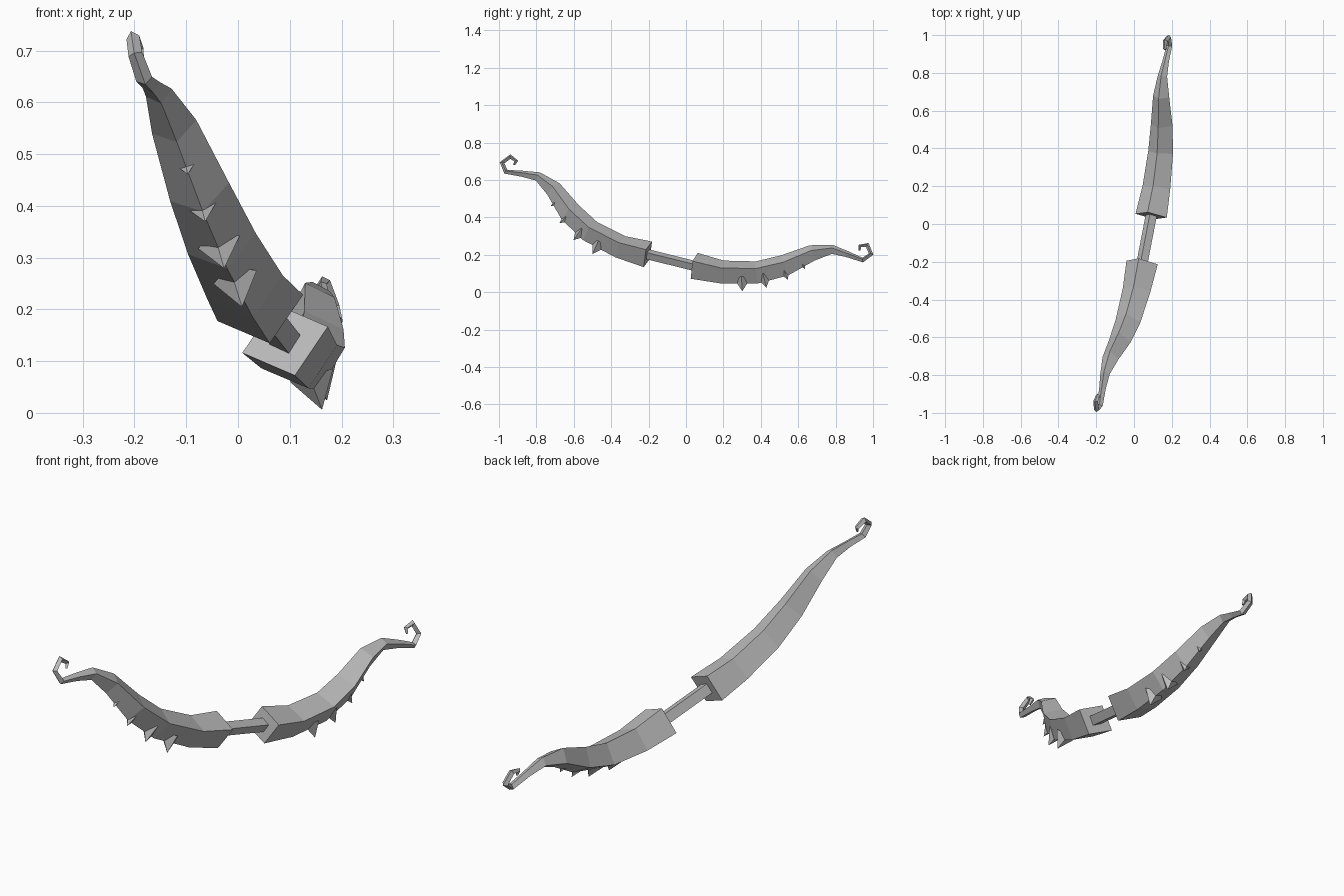
import bpy, bmesh, math
from mathutils import Vector, Matrix

cube = bpy.data.objects.get("Cube")
if cube:
    bpy.data.objects.remove(cube, do_unlink=True)

grey = bpy.data.materials.new("plain_grey")
grey.use_nodes = True
grey.diffuse_color = (0.5, 0.5, 0.5, 1)
grey.node_tree.nodes["Principled BSDF"].inputs["Base Color"].default_value = (0.5, 0.5, 0.5, 1)

# Tilted frame of the bow: X along the grip, Y towards the tips, Z across
along = Vector((0.184, 0.953, -0.236)).normalized()
inward = Vector((-0.248, 0.294, 0.923))
inward = (inward - along * inward.dot(along)).normalized()
across = along.cross(inward)
frame = Matrix((along, inward, across)).transposed().to_4x4()
frame.translation = (0.067, -0.08, 0.172)


def finish(bm, name, smooth):
    bmesh.ops.recalc_face_normals(bm, faces=bm.faces)
    for face in bm.faces:
        face.smooth = smooth
        if len(face.verts) == 4 and all(len(e.link_faces) == 2 for e in face.edges) and face.tag:
            face.smooth = False
            for edge in face.edges:
                edge.smooth = False
    mesh = bpy.data.meshes.new(name)
    bm.to_mesh(mesh)
    bm.free()
    mesh.materials.append(grey)
    obj = bpy.data.objects.new(name, mesh)
    obj.matrix_world = frame
    bpy.context.collection.objects.link(obj)
    return obj


def diamond_tube(name, stations, side):
    """Loft diamond sections (along, inward, half height, half width) along a path."""
    bm = bmesh.new()
    centres = [Vector((s[0], s[1], 0)) for s in stations]
    rings = []
    for i, (x, y, height, width) in enumerate(stations):
        tangent = Vector((0, 0, 0))
        if i > 0:
            tangent += (centres[i] - centres[i - 1]).normalized()
        if i < len(stations) - 1:
            tangent += (centres[i + 1] - centres[i]).normalized()
        tangent.normalize()
        up = Vector((-tangent.y, tangent.x, 0)) * height
        out = Vector((0, 0, width))
        corners = [centres[i] + d for d in (up, out, -up, -out)]
        rings.append([bm.verts.new((p.x * side, p.y, p.z)) for p in corners])
    for a, b in zip(rings, rings[1:]):
        for k in range(4):
            n = (k + 1) % 4
            bm.faces.new((a[k], a[n], b[n], b[k]))
    for ring in (rings[0], rings[-1]):
        bm.faces.new(ring).tag = True
    return finish(bm, name, True)


# Limb stations, from the grip to the curled tip
limb = [
    (0.13, 0.0, 0.074, 0.087),
    (0.285, 0.004, 0.064, 0.077),
    (0.467, 0.048, 0.062, 0.069),
    (0.60, 0.122, 0.060, 0.060),
    (0.725, 0.226, 0.045, 0.045),
    (0.825, 0.272, 0.025, 0.026),
    (0.91, 0.266, 0.017, 0.018),
    (1.0, 0.255, 0.013, 0.016),
    (1.034, 0.298, 0.013, 0.014),
    (1.0, 0.342, 0.013, 0.013),
    (0.962, 0.326, 0.010, 0.010),
    (0.968, 0.303, 0.006, 0.006),
]

# Spikes on the outer ridge: tip along, tip inward, lean in degrees, base radius
spikes = [(0.42, -0.072, 16, 0.044), (0.54, -0.022, 27, 0.042),
          (0.64, 0.05, 38, 0.038), (0.713, 0.13, 43, 0.034)]
spike_length = 0.07


def spike(name, x, y, lean, radius, side):
    angle = math.radians(lean)
    point = Vector((math.sin(angle), -math.cos(angle), 0))
    ridge = Vector((math.cos(angle), math.sin(angle), 0))
    tip = Vector((x, y, 0))
    base = tip - point * spike_length
    bm = bmesh.new()
    ring = []
    for k in range(4):
        a = k * math.pi / 2
        p = base + (ridge * math.cos(a) + Vector((0, 0, math.sin(a)))) * radius
        ring.append(bm.verts.new((p.x * side, p.y, p.z)))
    top = bm.verts.new((tip.x * side, tip.y, 0))
    bm.faces.new(ring)
    for k in range(4):
        bm.faces.new((ring[k], ring[(k + 1) % 4], top))
    finish(bm, name, False)


for label, side in (("front", -1), ("back", 1)):
    diamond_tube(label + "_limb", limb, side)
    for number, data in enumerate(spikes, 1):
        spike(f"{label}_spike_{number}", *data, side)

# Grip rod joining the two limbs
diamond_tube("grip", [(-0.16, 0, 0.028, 0.031), (0.16, 0, 0.028, 0.031)], 1)
